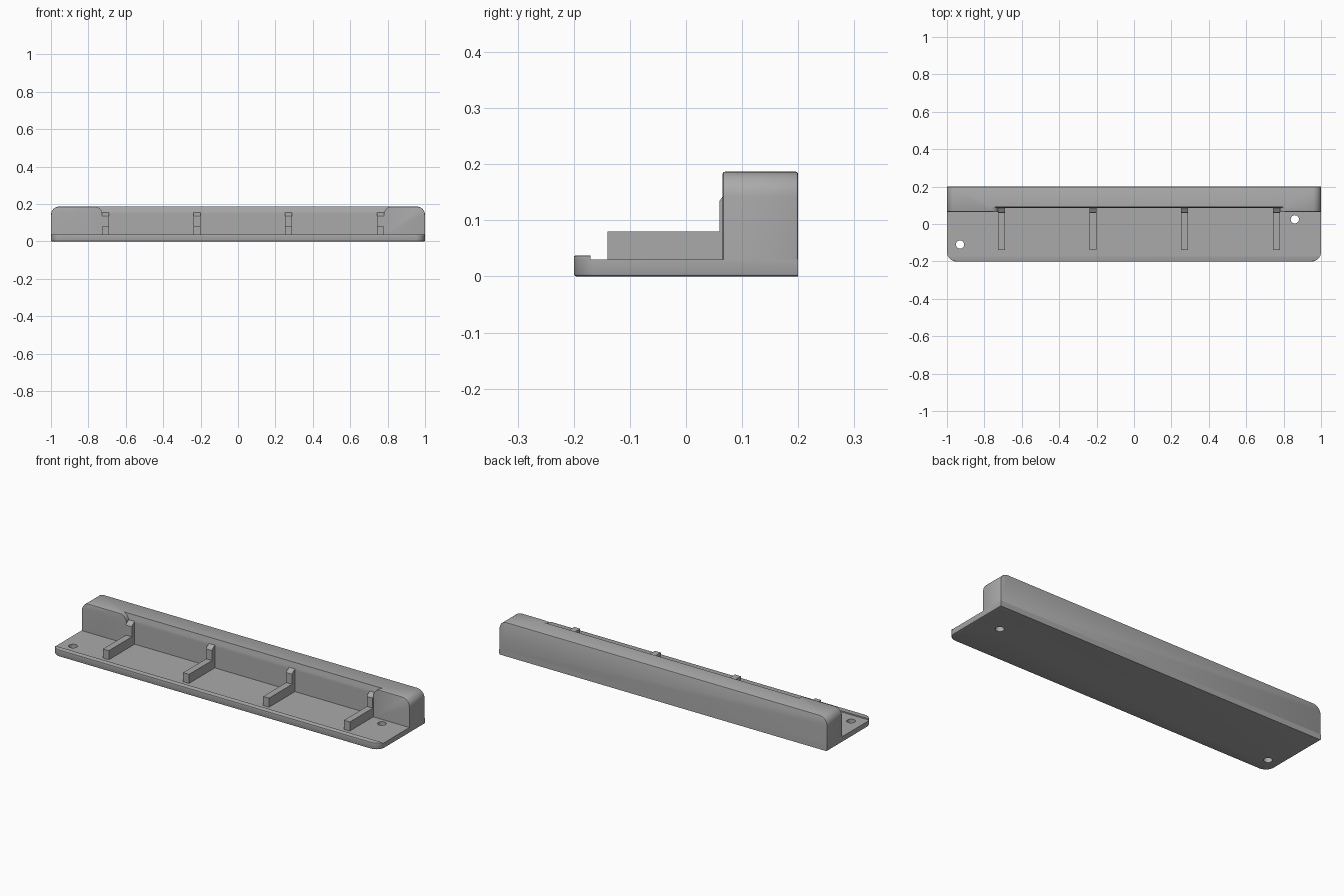
import bpy, bmesh
from math import sin, cos, pi

old = bpy.data.objects.get("Cube")
if old:
    bpy.data.objects.remove(old, do_unlink=True)

grey = bpy.data.materials.new("plain grey")
grey.use_nodes = True
tone = (0.4, 0.4, 0.4, 1)
grey.diffuse_color = tone
grey.node_tree.nodes["Principled BSDF"].inputs["Base Color"].default_value = tone


def finish(name, bm):
    bmesh.ops.recalc_face_normals(bm, faces=bm.faces)
    mesh = bpy.data.meshes.new(name)
    bm.to_mesh(mesh)
    bm.free()
    mesh.materials.append(grey)
    obj = bpy.data.objects.new(name, mesh)
    bpy.context.collection.objects.link(obj)
    return obj


def prism(name, outline, offset, bevel=0.0, keep=None):
    """Extrude a 3D outline by offset, then bevel the edges chosen by keep."""
    bm = bmesh.new()
    face = bm.faces.new([bm.verts.new(p) for p in outline])
    out = bmesh.ops.extrude_face_region(bm, geom=[face])
    moved = [v for v in out["geom"] if isinstance(v, bmesh.types.BMVert)]
    bmesh.ops.translate(bm, verts=moved, vec=offset)
    if bevel:
        edges = [e for e in bm.edges if keep(e)]
        bmesh.ops.bevel(bm, geom=edges, offset=bevel, segments=2,
                        profile=0.5, affect='EDGES')
    return finish(name, bm)


def rounded(half, low, high, r, steps=8):
    """Rectangle in 2D whose two corners on the high side are rounded."""
    arc = [(half - r + r * cos(a), high - r + r * sin(a))
           for a in (pi / 2 * i / steps for i in range(steps + 1))]
    return [(half, low)] + arc + [(-x, v) for x, v in reversed(arc)] + [(-half, low)]


def cut(obj, cutter):
    mod = obj.modifiers.new("cut", 'BOOLEAN')
    mod.operation = 'DIFFERENCE'
    mod.solver = 'EXACT'
    mod.object = cutter
    bpy.context.view_layer.objects.active = obj
    bpy.ops.object.modifier_apply(modifier=mod.name)
    bpy.data.objects.remove(cutter, do_unlink=True)


def smooth(obj):
    bpy.ops.object.select_all(action='DESELECT')
    obj.select_set(True)
    bpy.context.view_layer.objects.active = obj
    bpy.ops.object.shade_smooth_by_angle(angle=0.5)


FLOOR = 0.03

# Base plate with rounded front corners and a softened underside
base = prism("base_plate",
             [(x, -v, 0) for x, v in rounded(1.0, -0.2, 0.2, 0.05)],
             (0, 0, FLOOR), 0.005,
             lambda e: all(v.co.z < 0.001 for v in e.verts)
             and not all(v.co.y > 0.199 for v in e.verts))

# Screw holes through the plate
for x, y in ((-0.93, -0.11), (0.86, 0.025)):
    bm = bmesh.new()
    bmesh.ops.create_cone(bm, cap_ends=True, segments=24, radius1=0.022,
                          radius2=0.022, depth=0.2)
    bmesh.ops.translate(bm, verts=bm.verts, vec=(x, y, 0))
    cut(base, finish("hole_cutter", bm))

# Low lip along the front edge
lip_line = [(x, -v, FLOOR) for x, v in rounded(1.0, 0.0, 0.2, 0.05) if v > 0.17]
ends = 1 - 0.05 + (0.05 ** 2 - 0.02 ** 2) ** 0.5
lip_line = [(ends, -0.17, FLOOR)] + lip_line + [(-ends, -0.17, FLOOR)]
lip = prism("front_lip", lip_line, (0, 0, 0.007), 0.002,
            lambda e: all(v.co.z > FLOOR + 0.001 and v.co.y < -0.171 for v in e.verts))

# Back wall with rounded upper ends
wall = prism("back_wall",
             [(x, 0.2, z) for x, z in rounded(1.0, FLOOR, 0.187, 0.045)],
             (0, -0.135, 0), 0.005,
             lambda e: abs(e.verts[0].co.y - e.verts[1].co.y) < 0.001
             and not all(v.co.z < FLOOR + 0.001 for v in e.verts))

# Long recess in the wall, flaring out at the top, with a leaning upper strip
MID, HALF, FLARE = 0.027, 0.753, 0.042
rows = [(HALF, 0.01)]
for i in range(9):
    a = pi / 2 * i / 8
    rows.append((HALF + FLARE * (1 - cos(a)), 0.145 + FLARE * sin(a)))
rows.append((HALF + FLARE, 0.25))
bm = bmesh.new()
rings = []
for half, z in rows:
    back = 0.085 + 0.2 * min(max(0, z - 0.155), 0.032)
    rings.append([bm.verts.new((MID + x, y, z)) for x, y in
                  ((-half, 0.0), (half, 0.0), (half, back), (-half, back))])
for lower, upper in zip(rings, rings[1:]):
    for i in range(4):
        j = (i + 1) % 4
        bm.faces.new((lower[i], lower[j], upper[j], upper[i]))
bm.faces.new(rings[0])
bm.faces.new(rings[-1])
cut(wall, finish("recess_cutter", bm))

# Four support bars, each with an upright stop against the recess
stop_side = [(0.0855, FLOOR), (0.06, FLOOR), (0.06, 0.135), (0.065, 0.142), (0.0855, 0.155)]
bar_side = [(0.07, FLOOR), (-0.14, FLOOR), (-0.14, 0.08), (0.07, 0.08)]
for n, x in enumerate((-0.708, -0.219, 0.27, 0.762), 1):
    left = x - 0.018
    prism(f"upright_stop_{n}", [(left, y, z) for y, z in stop_side], (0.036, 0, 0))
    prism(f"support_bar_{n}", [(left, y, z) for y, z in bar_side], (0.036, 0, 0))

for part in (base, lip, wall):
    smooth(part)
